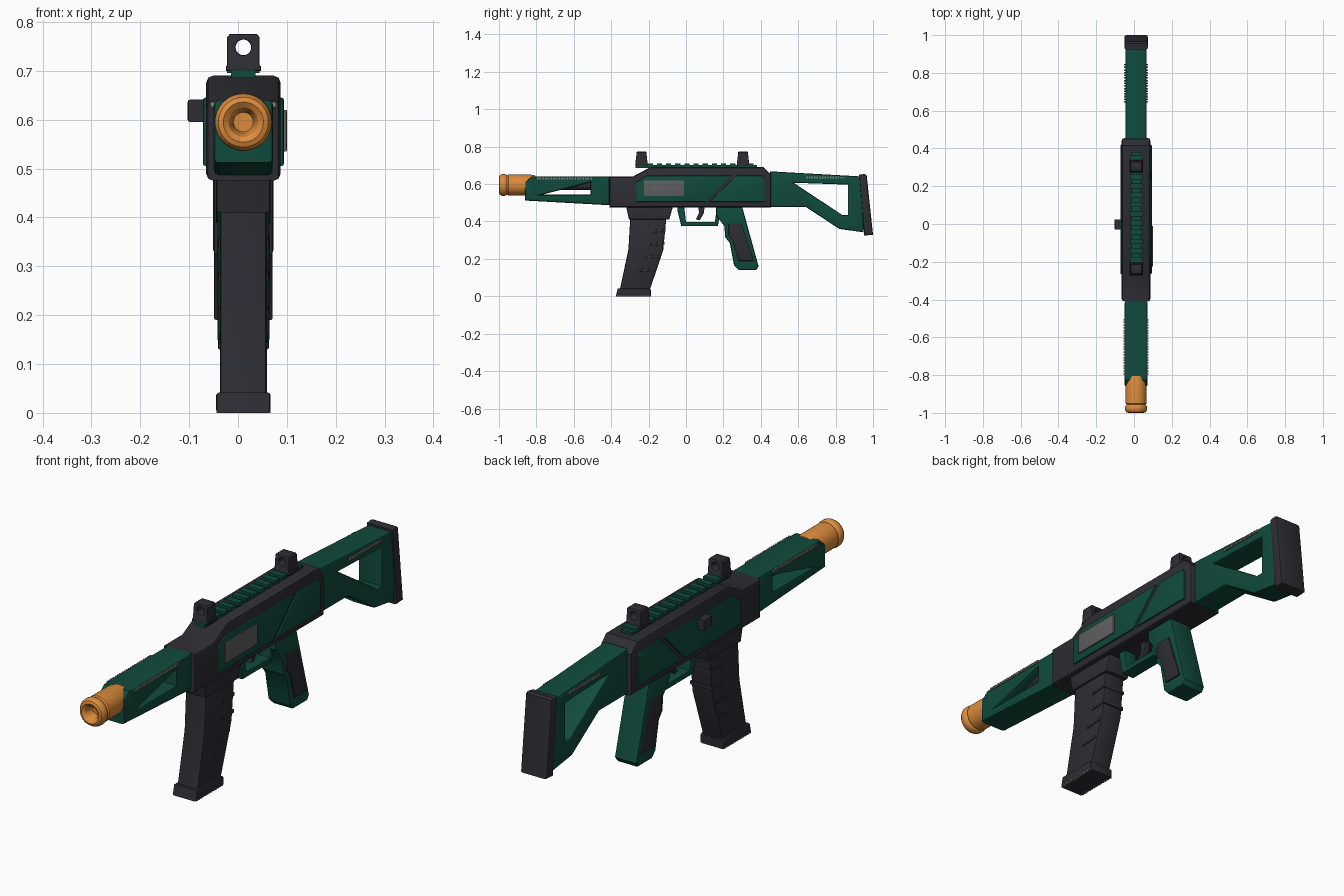
import bpy, bmesh, math
from mathutils import Matrix, Vector

if "Cube" in bpy.data.objects:
    bpy.data.objects.remove(bpy.data.objects["Cube"])

CX = 0.011                      # centre plane of the main parts


def material(name, rgb):
    m = bpy.data.materials.new(name)
    m.diffuse_color = (*rgb, 1)
    m.use_nodes = True
    m.node_tree.nodes["Principled BSDF"].inputs["Base Color"].default_value = m.diffuse_color
    return m


DARK = material("charcoal", (0.026, 0.026, 0.034))
GREEN = material("deep_green", (0.005, 0.070, 0.046))
ORANGE = material("orange", (0.72, 0.26, 0.045))
GREY = material("grey", (0.115, 0.115, 0.12))
PALE = material("pale_grey", (0.24, 0.25, 0.22))

SIDE = Matrix(((0, 0, 1, 0), (1, 0, 0, 0), (0, 1, 0, 0), (0, 0, 0, 1)))    # profile in y,z
FRONT = Matrix(((1, 0, 0, 0), (0, 0, -1, 0), (0, 1, 0, 0), (0, 0, 0, 1)))  # profile in x,z


def finish(name, bm, mat):
    bmesh.ops.remove_doubles(bm, verts=bm.verts, dist=1e-5)
    bmesh.ops.recalc_face_normals(bm, faces=bm.faces)
    me = bpy.data.meshes.new(name)
    bm.to_mesh(me)
    bm.free()
    me.materials.clear()
    me.materials.append(mat)
    ob = bpy.data.objects.new(name, me)
    bpy.context.collection.objects.link(ob)
    bpy.ops.object.select_all(action='DESELECT')
    bpy.context.view_layer.objects.active = ob
    ob.select_set(True)
    bpy.ops.object.shade_smooth_by_angle(angle=math.radians(30))
    return ob


def slab(name, mat, outline, half, bevel=0.008, holes=(), centre=(CX, 0, 0), frame=SIDE):
    """Extruded outline with optional holes and rounded rims."""
    cu = bpy.data.curves.new(name, 'CURVE')
    cu.dimensions, cu.fill_mode = '2D', 'BOTH'
    cu.extrude, cu.bevel_depth, cu.offset = half - bevel, bevel, -bevel
    cu.bevel_resolution = 1
    for pts in (outline, *holes):
        sp = cu.splines.new('POLY')
        sp.points.add(len(pts) - 1)
        for p, (u, v) in zip(sp.points, pts):
            p.co = (u, v, 0, 1)
        sp.use_cyclic_u = True
    tmp = bpy.data.objects.new(name + "_outline", cu)
    bpy.context.collection.objects.link(tmp)
    bpy.context.view_layer.update()
    me = tmp.evaluated_get(bpy.context.evaluated_depsgraph_get()).to_mesh()
    bm = bmesh.new()
    bm.from_mesh(me)
    bpy.data.objects.remove(tmp)
    bpy.data.curves.remove(cu)
    bm.transform(Matrix.Translation(centre) @ frame)
    return finish(name, bm, mat)


def rect(y0, y1, z0, z1):
    return [(y0, z0), (y1, z0), (y1, z1), (y0, z1)]


def boxes(name, mat, items):
    """Several plain blocks in one object; each is (centre, size)."""
    bm = bmesh.new()
    for c, s in items:
        bmesh.ops.create_cube(bm, size=1, matrix=Matrix.Translation(c) @ Matrix.Diagonal((*s, 1)))
    return finish(name, bm, mat)


def lathe(name, mat, profile, x, z, steps=40):
    """Revolve (y, radius) points round a lengthwise axis."""
    bm = bmesh.new()
    vs = [bm.verts.new((x, y, z + r)) for y, r in profile]
    es = [bm.edges.new(e) for e in zip(vs, vs[1:])]
    bmesh.ops.spin(bm, geom=vs + es, cent=(x, 0, z), axis=(0, 1, 0),
                   angle=2 * math.pi, steps=steps)
    return finish(name, bm, mat)


# Receiver and its raised side panels
slab("receiver", DARK, [(-0.41, 0.475), (0.455, 0.475), (0.455, 0.65), (0.415, 0.69),
                        (-0.19, 0.69), (-0.285, 0.64), (-0.41, 0.64)], 0.076, 0.014)
slab("front_side_panel", GREEN, [(-0.225, 0.505), (0.105, 0.505), (0.245, 0.645),
                                 (-0.21, 0.645), (-0.265, 0.61), (-0.265, 0.505)], 0.083, 0.005)
slab("rear_side_panel", GREEN, [(0.125, 0.505), (0.42, 0.505), (0.42, 0.63),
                                (0.405, 0.645), (0.27, 0.645)], 0.083, 0.005)
slab("side_window", GREY, rect(-0.225, -0.01, 0.535, 0.62), 0.006, 0.002, centre=(0.094, 0, 0))
slab("charging_knob", DARK, rect(-0.03, 0.025, 0.595, 0.641), 0.018, 0.005, centre=(-0.085, 0, 0))

# Front: handguard with two openings, barrel, muzzle
slab("handguard", GREEN, [(-0.86, 0.512), (-0.41, 0.487), (-0.41, 0.64), (-0.825, 0.64), (-0.86, 0.61)],
     0.061, 0.01, holes=([(-0.81, 0.575), (-0.56, 0.622), (-0.81, 0.622)],
                         [(-0.77, 0.543), (-0.51, 0.543), (-0.51, 0.61)]))
lathe("barrel", DARK, [(-0.83, 0), (-0.83, 0.026), (-0.4, 0.026), (-0.4, 0)], CX, 0.594, 20)
lathe("muzzle", ORANGE, [(-0.955, 0), (-0.955, 0.02), (-0.975, 0.023), (-0.992, 0.03), (-1, 0.041),
                         (-0.996, 0.051), (-0.985, 0.058), (-0.97, 0.059), (-0.961, 0.055),
                         (-0.956, 0.05), (-0.95, 0.056), (-0.83, 0.056), (-0.805, 0.05), (-0.805, 0)],
      CX, 0.595)

# Stock with triangular opening, and butt pad
slab("stock", GREEN, [(0.45, 0.478), (0.64, 0.478), (0.82, 0.36), (0.95, 0.342), (0.95, 0.64),
                      (0.45, 0.668)], 0.056, 0.008,
     holes=([(0.575, 0.607), (0.835, 0.435), (0.865, 0.435), (0.865, 0.597)],))
slab("butt_pad", DARK, [(0.953, 0.325), (1.0, 0.328), (0.966, 0.648), (0.955, 0.654), (0.925, 0.65)],
     0.062, 0.009)

# Ribbed pale strips on both sides of handguard and stock
for name, y0, y1, z, half in (("handguard_strip", -0.8, -0.5, 0.631, 0.063),
                              ("stock_strip", 0.64, 0.85, 0.634, 0.059)):
    n = round((y1 - y0) / 0.014)
    boxes(name, PALE, [((CX + s * half, y0 + (i + 0.5) * (y1 - y0) / n, z), (0.008, 0.008, 0.011))
                       for i in range(n) for s in (-1, 1)])

# Top rail with cross teeth
boxes("top_rail", GREEN, [((CX, 0.055, 0.693), (0.05, 0.65, 0.016))] +
      [((CX, -0.24 + 0.049 * i, 0.703), (0.066, 0.028, 0.016)) for i in range(13)])

# Sights: pierced posts, tapered toward the top
ring = [(0.016 * math.cos(a), 0.748 + 0.016 * math.sin(a)) for a in
        (2 * math.pi * i / 20 for i in range(20))]
post = [(-0.036, 0.7), (0.036, 0.7), (0.036, 0.709), (0.033, 0.711), (0.033, 0.769),
        (0.028, 0.775), (-0.028, 0.775), (-0.033, 0.769), (-0.033, 0.711), (-0.036, 0.709)]
for name, y in (("front_sight", -0.238), ("rear_sight", 0.305)):
    ob = slab(name, DARK, post, 0.034, 0.003, holes=(ring,), centre=(CX, y, 0), frame=FRONT)
    for v in ob.data.vertices:
        v.co.y = y + (v.co.y - y) * (1 - 3.5 * (v.co.z - 0.7))

# Magazine, its collar, side ribs, foot and foot trim
slab("magazine_collar", DARK, [(-0.305, 0.41), (-0.09, 0.41), (-0.07, 0.48), (-0.32, 0.48)], 0.056, 0.007)
slab("magazine", DARK, [(-0.355, 0.03), (-0.195, 0.03), (-0.122, 0.245), (-0.105, 0.42),
                        (-0.298, 0.42), (-0.308, 0.25)], 0.048, 0.008)
for i in range(4):
    z = 0.13 + 0.07 * i
    y = -0.245 + 0.024 * min(i, 2) + 0.004 * i
    slab(f"magazine_rib_{i + 1}", DARK, [(y, z), (y + 0.075, z + 0.006), (y + 0.075, z + 0.02),
                                         (y, z + 0.014)], 0.052, 0.003)
slab("magazine_foot", DARK, [(-0.375, 0), (-0.188, 0), (-0.188, 0.035), (-0.2, 0.042), (-0.365, 0.042)],
     0.056, 0.007)
boxes("foot_trim", PALE, [((CX + s * 0.05, -0.365 + 0.014 * i, 0.004), (0.01, 0.008, 0.008))
                          for i in range(13) for s in (-1, 1)])

# Trigger guard, trigger, grip and grip inserts
slab("trigger_guard", GREEN, [(-0.045, 0.48), (-0.045, 0.455), (-0.025, 0.375), (0.17, 0.375),
                              (0.19, 0.48), (0.165, 0.48), (0.155, 0.398), (0.0, 0.398), (-0.01, 0.48)],
     0.03, 0.005)
slab("trigger", DARK, [(0.065, 0.48), (0.1, 0.48), (0.095, 0.445), (0.075, 0.408), (0.052, 0.41),
                       (0.07, 0.445)], 0.013, 0.003)
slab("grip", GREEN, [(0.16, 0.48), (0.16, 0.435), (0.205, 0.375), (0.21, 0.315), (0.234, 0.285),
                     (0.257, 0.165), (0.282, 0.14), (0.375, 0.14), (0.388, 0.16), (0.3, 0.48)],
     0.053, 0.01)
slab("grip_insert", DARK, [(0.228, 0.325), (0.25, 0.3), (0.28, 0.19), (0.362, 0.19), (0.295, 0.39),
                           (0.228, 0.39)], 0.06, 0.004)
